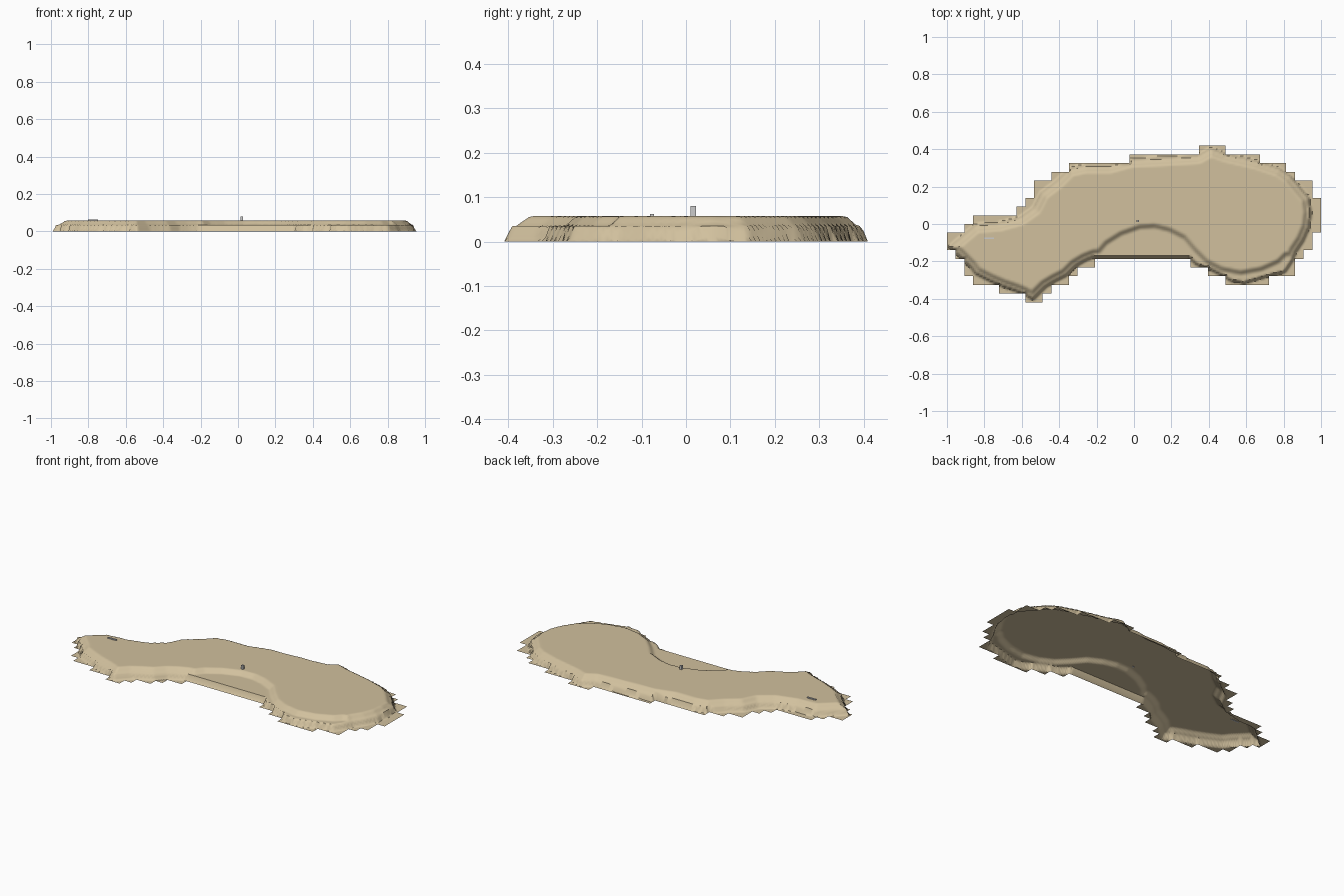
import bpy, bmesh, math

if "Cube" in bpy.data.objects:
    bpy.data.objects.remove(bpy.data.objects["Cube"])

CELL = 2 / 43          # size of one outline block
N = 5                  # grid subdivisions per block
STEP = CELL / N
TERRACE, PLATEAU = 0.035, 0.057

# Blocky outline: (number of columns, top row, bottom row), left to right
RUNS = [(1, 10, 12), (1, 10, 13), (1, 9, 15), (3, 8, 16), (2, 8, 17), (1, 7, 17),
        (1, 6, 18), (1, 4, 18), (1, 4, 17), (2, 3, 16), (1, 2, 15), (2, 2, 14),
        (4, 2, 13), (7, 1, 13), (1, 1, 14), (1, 0, 14), (2, 0, 15), (4, 1, 16),
        (1, 2, 16), (2, 2, 15), (1, 3, 15), (1, 4, 13), (1, 4, 12), (1, 6, 10)]

# Coast cliff line, in hundredths
COAST = [(-99, -12), (-94, -17), (-88, -23), (-85, -27), (-77, -31), (-70, -34), (-64, -36),
         (-59, -38), (-54, -41), (-50, -37), (-47, -34), (-42, -31), (-36, -28), (-31, -23),
         (-26, -20), (-21, -18), (29, -18), (33, -22), (41, -25), (47, -28), (52, -31),
         (59, -32), (66, -30), (73, -28), (81, -26), (85, -20), (87, -15), (91, -9),
         (94, -2), (95, 6), (94, 14), (89, 20), (84, 26), (78, 30), (66, 34), (49, 38),
         (41, 41), (34, 37), (17, 36), (-2, 35), (-13, 32), (-26, 32), (-35, 30), (-42, 23),
         (-50, 17), (-54, 9), (-61, 4), (-72, 1), (-85, 0), (-92, -6)]

# Low bay cut out of the plateau, in hundredths
BAY = [(-34, -27), (-26, -20), (-21, -17), (-15, -10), (-7, -5), (3, -1.5), (11, -1), (19, -3),
       (27, -7), (33, -14), (39, -20), (47, -24), (57, -26), (68, -24), (77, -20), (81, -16),
       (90, -16), (90, -50), (-34, -50)]


def inside_distance(x, y, poly):
    """Signed distance to a polygon, positive inside."""
    best, inside = 1e9, False
    x, y = x * 100, y * 100
    ax, ay = poly[-1]
    for bx, by in poly:
        dx, dy = bx - ax, by - ay
        t = max(0, min(1, ((x - ax) * dx + (y - ay) * dy) / (dx * dx + dy * dy)))
        best = min(best, math.hypot(x - ax - t * dx, y - ay - t * dy))
        if (ay > y) != (by > y) and x < ax + dx * (y - ay) / dy:
            inside = not inside
        ax, ay = bx, by
    return (best if inside else -best) / 100


def ramp(v, a, b):
    return max(0, min(1, (v - a) / (b - a)))


def height(x, y):
    d = inside_distance(x, y, COAST)
    if d <= 0:
        return 0
    upper = min(ramp(d, 0.022, 0.045), ramp(-inside_distance(x, y, BAY), -0.012, 0.012))
    return TERRACE * ramp(d, 0, 0.012) + (PLATEAU - TERRACE) * upper


def material(name, color):
    m = bpy.data.materials.new(name)
    m.diffuse_color = color
    m.use_nodes = True
    m.node_tree.nodes["Principled BSDF"].inputs["Base Color"].default_value = m.diffuse_color
    return m


# Island terrain: open height surface made of small squares
bm = bmesh.new()
verts = {}


def vert(i, j):
    if (i, j) not in verts:
        x, y = -1 + i * STEP, 9 * CELL - j * STEP
        verts[i, j] = bm.verts.new((x, y, height(x, y)))
    return verts[i, j]


col = 0
for count, top, bottom in RUNS:
    for i in range(col * N, (col + count) * N):
        for j in range(top * N, bottom * N):
            bm.faces.new([vert(i, j + 1), vert(i + 1, j + 1), vert(i + 1, j), vert(i, j)])
    col += count
for v in bm.verts:
    if v.is_boundary:
        v.co.z = 0
mesh = bpy.data.meshes.new("island_terrain")
bm.to_mesh(mesh)
bm.free()
island = bpy.data.objects.new("island_terrain", mesh)
bpy.context.collection.objects.link(island)
mesh.materials.append(material("sand", (0.64, 0.53, 0.34, 1)))
bpy.context.view_layer.objects.active = island
island.select_set(True)
bpy.ops.object.shade_smooth_by_angle(angle=math.radians(50))


# Small markers standing on the plateau
def box(name, loc, size):
    bpy.ops.mesh.primitive_cube_add(size=1, location=loc)
    o = bpy.context.object
    o.name = name
    o.scale = size


box("marker_post", (0.02, 0.016, 0.068), (0.012, 0.012, 0.024))
box("marker_slab", (-0.775, -0.077, 0.059), (0.055, 0.009, 0.007))
